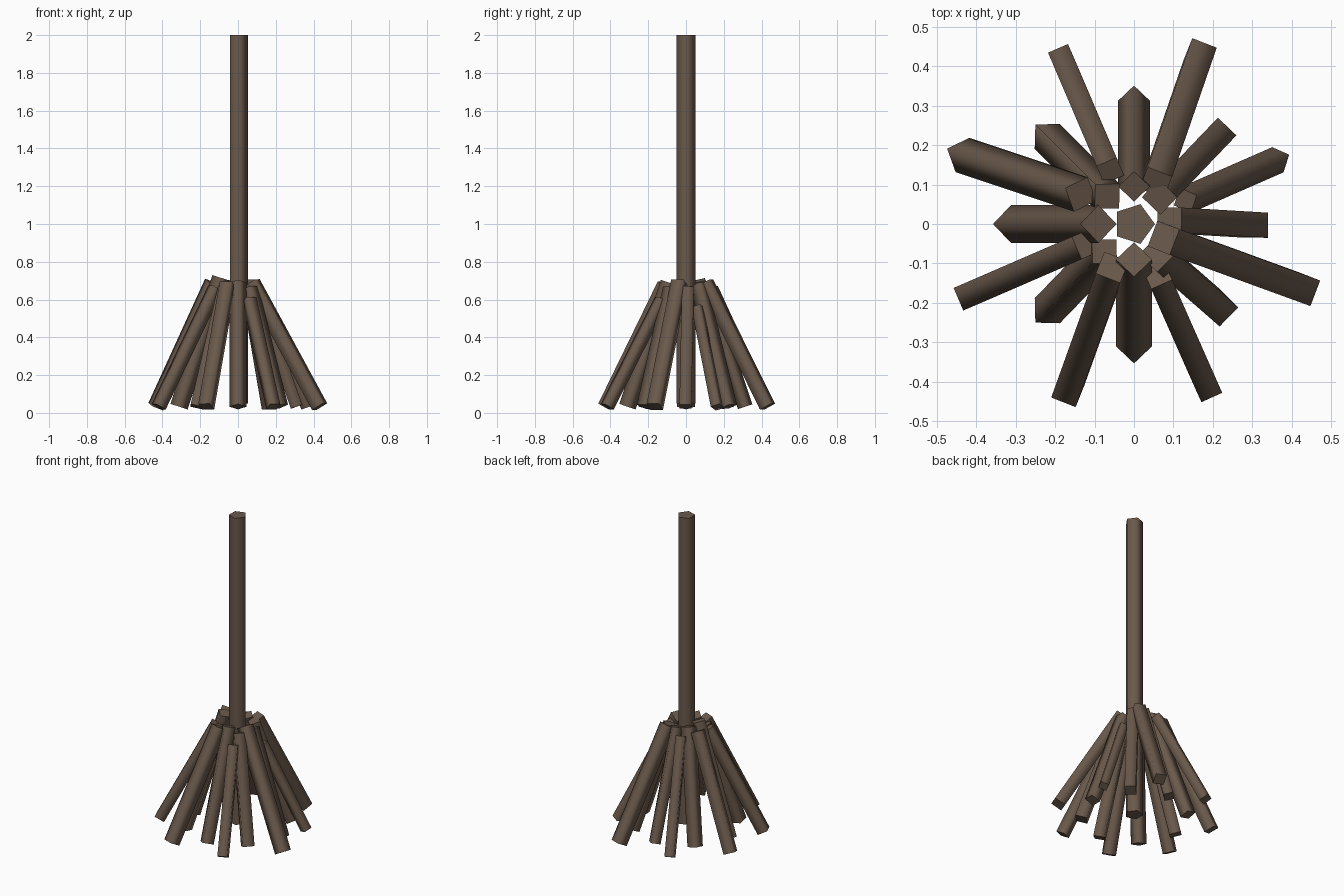
import bpy, bmesh, math
from mathutils import Vector

if "Cube" in bpy.data.objects:
    bpy.data.objects.remove(bpy.data.objects["Cube"])

wood = bpy.data.materials.new("dark_brown_wood")
wood.diffuse_color = (0.144, 0.100, 0.071, 1.0)
wood.use_nodes = True
wood.node_tree.nodes["Principled BSDF"].inputs["Base Color"].default_value = wood.diffuse_color


def rod(name, top, bottom, radius, sides, spin, outward):
    """Straight prism between two points: smooth sides, flat crisp caps."""
    top, bottom = Vector(top), Vector(bottom)
    axis = (top - bottom).normalized()
    u = (outward - axis * outward.dot(axis)).normalized()
    v = axis.cross(u)
    bm = bmesh.new()
    rings = []
    for centre in (bottom, top):
        ring = []
        for i in range(sides):
            a = spin + 2 * math.pi * i / sides
            ring.append(bm.verts.new(centre + radius * (math.cos(a) * u + math.sin(a) * v)))
        rings.append(ring)
    low, high = rings
    for i in range(sides):
        j = (i + 1) % sides
        bm.faces.new((low[i], low[j], high[j], high[i])).smooth = True
    for cap in (bm.faces.new(low[::-1]), bm.faces.new(high)):
        for e in cap.edges:
            e.smooth = False
    mesh = bpy.data.meshes.new(name)
    bm.to_mesh(mesh)
    bm.free()
    mesh.materials.append(wood)
    obj = bpy.data.objects.new(name, mesh)
    bpy.context.collection.objects.link(obj)


# long five-sided handle
rod("handle", (0, 0, 2), (0, 0, 0.05), 0.053, 5, 0, Vector((1, 0, 0)))

# square twigs: top x, y, z, bottom x, y, radius, corner faces outward
twigs = [
    # inner ring
    (0, .095, .69, 0, .313, .040, 1),
    (0, -.09, .69, 0, -.310, .046, 1),
    (-.09, 0, .715, -.312, 0, .048, 1),
    (.09, .01, .66, .310, -.003, .045, 0),
    (.065, .068, .68, .215, .225, .046, 0),
    (-.068, .07, .70, -.220, .222, .045, 1),
    (-.075, -.07, .66, -.220, -.220, .045, 1),
    (.06, -.075, .66, .218, -.213, .048, 0),
    # outer ring
    (-.06, .135, .66, -.183, .423, .039, 0),
    (.055, .105, .69, .168, .432, .047, 0),
    (.13, .06, .56, .365, .163, .035, 1),
    (.075, -.035, .69, .432, -.165, .049, 0),
    (.06, -.13, .60, .187, -.417, .041, 0),
    (-.055, -.11, .68, -.168, -.425, .047, 0),
    (-.12, -.05, .66, -.420, -.180, .044, 0),
    (-.135, .075, .69, -.435, .175, .047, 1),
]
for n, (tx, ty, tz, bx, by, r, corner) in enumerate(twigs):
    rod(f"twig_{n + 1}", (tx, ty, tz), (bx, by, 0.033), r, 4,
        0 if corner else math.pi / 4, Vector((bx, by, 0)))
